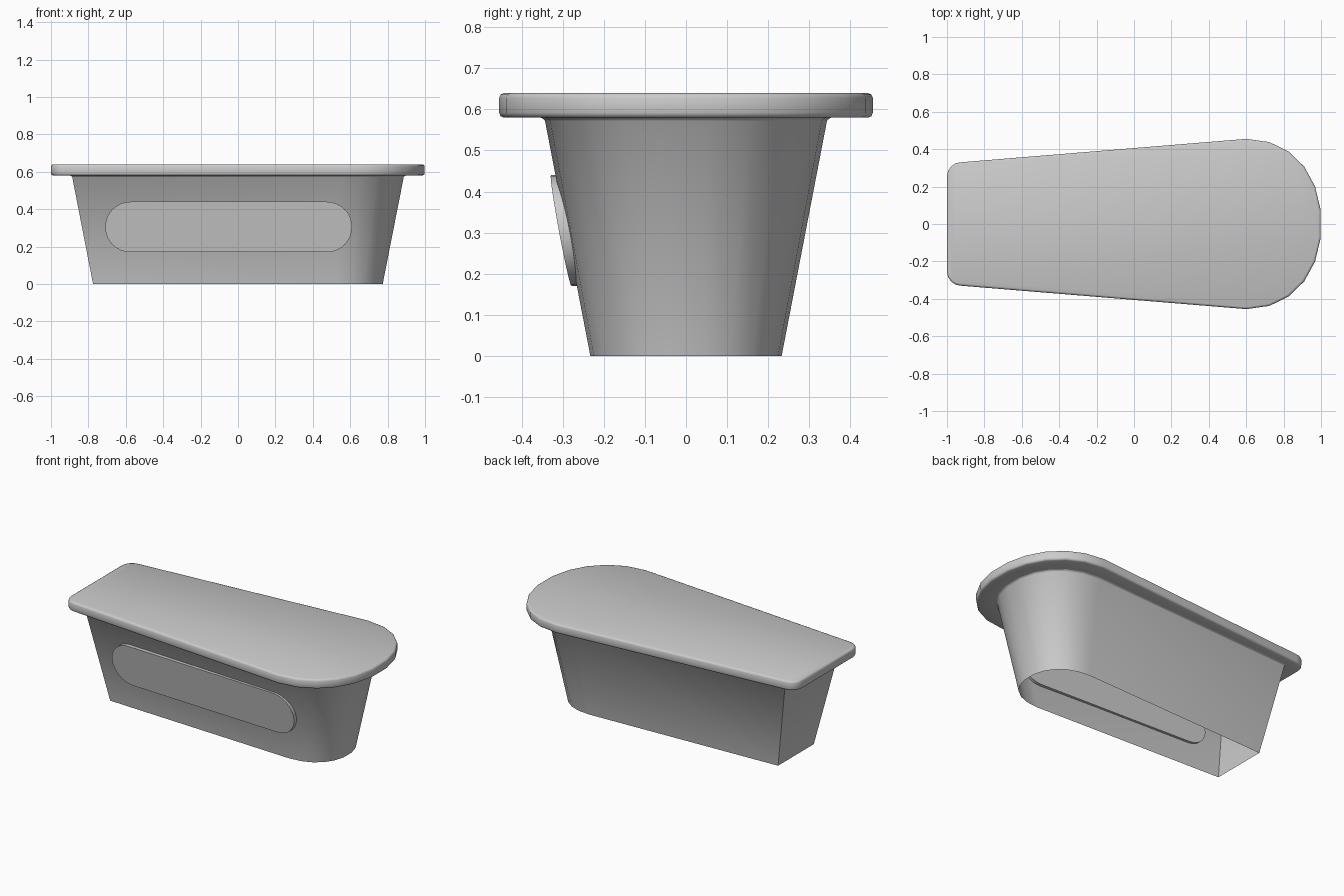
import bpy, bmesh
from math import sin, cos, pi, radians

if "Cube" in bpy.data.objects:
    bpy.data.objects.remove(bpy.data.objects["Cube"])


def spow(v, e):
    return (abs(v) ** e) * (1 if v >= 0 else -1)


def outline(x_left, h_left, r, xc, h, x_right, z, corner=4, segs=11, e=0.93):
    """Tapered plan outline: square end with corner radius r, full rounded other end."""
    half = []
    for i in range(corner + 1):
        a = pi / 2 * i / corner if corner else pi / 4
        k = 1 if corner else 0
        half.append((x_left + r - k * r * cos(a), h_left - r + k * r * sin(a)))
    pts = [(x, y, z) for x, y in half]
    for i in range(segs + 1):
        a = pi / 2 - pi * i / segs
        pts.append((xc + (x_right - xc) * spow(max(cos(a), 0), e), h * spow(sin(a), e), z))
    pts += [(x, -y, z) for x, y in reversed(half)]
    return pts


def loft(name, rings, cap_start=False, cap_end=False):
    """Skin closed rings into one smooth-shaded object."""
    bm = bmesh.new()
    vs = [[bm.verts.new(p) for p in ring] for ring in rings]
    n = len(vs[0])
    for lo, hi in zip(vs, vs[1:]):
        for i in range(n):
            j = (i + 1) % n
            bm.faces.new((lo[i], lo[j], hi[j], hi[i]))
    if cap_start:
        bm.faces.new(vs[0][::-1])
    if cap_end:
        bm.faces.new(vs[-1])
    bmesh.ops.recalc_face_normals(bm, faces=bm.faces)
    me = bpy.data.meshes.new(name)
    bm.to_mesh(me)
    bm.free()
    ob = bpy.data.objects.new(name, me)
    bpy.context.collection.objects.link(ob)
    bpy.ops.object.select_all(action='DESELECT')
    ob.select_set(True)
    bpy.context.view_layer.objects.active = ob
    bpy.ops.object.shade_smooth_by_angle(angle=radians(50))
    return ob


# Body: thin drafted shell, open underneath, with a small flare under the rim
def body_ring(t, z, grow=0.0):
    return outline(-0.775 - 0.113 * t - grow, 0.18 + 0.09 * t + grow, 0, 0.52 + 0.03 * t,
                   0.233 + 0.112 * t + grow, 0.776 + 0.115 * t + grow, z, corner=0, e=0.9)


loft("body", [body_ring(0, 0), body_ring(0.985, 0.572), body_ring(1, 0.577, 0.003),
              body_ring(1, 0.58, 0.009)])


# Rim and flat top: rounded slab, its underside open where the body joins
def lid_ring(d, z):
    return outline(-1 + d, 0.33 - d, 0.075 - d, 0.6, 0.455 - d, 1.002 - d, z)


R, STEPS = 0.012, 2
rings = [outline(-0.895, 0.277, 0.002, 0.55, 0.352, 0.898, 0.58, e=0.9)]
for k in range(STEPS + 1):
    a = pi / 2 * k / STEPS
    rings.append(lid_ring(R * (1 - sin(a)), 0.58 + R * (1 - cos(a))))
for k in range(STEPS + 1):
    a = pi / 2 * k / STEPS
    rings.append(lid_ring(R * (1 - cos(a)), 0.64 - R * (1 - sin(a))))
loft("top_slab", rings, cap_end=True)


# Plain oval plaque set into the front wall, following its draft and taper
def plaque_ring(depth, r=0.135, x0=-0.575, x1=0.475, zc=0.305, steps=16):
    pts = []
    for cx, start in ((x1, -pi / 2), (x0, pi / 2)):
        for i in range(steps + 1):
            a = start + pi * i / steps
            x, z = cx + r * cos(a), zc + r * sin(a)
            pts.append((x, -0.279 - (z - 0.17) * 0.185 - (x - x1) * 0.042 + depth, z))
    return pts


loft("front_plaque", [plaque_ring(0), plaque_ring(0.035)], True, True)
